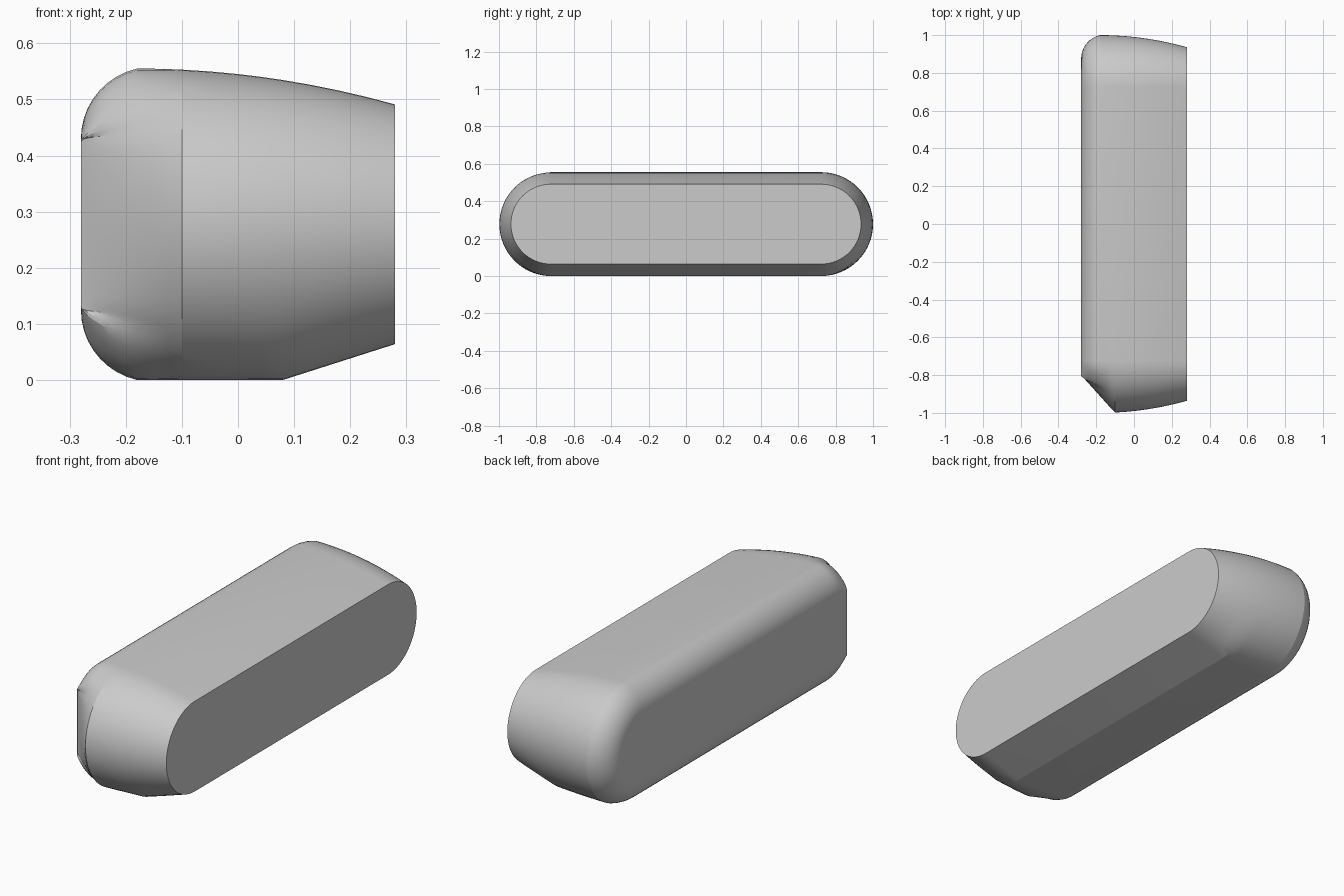
import bpy, bmesh
from math import sin, cos, pi, radians, sqrt

old = bpy.data.objects.get("Cube")
if old:
    bpy.data.objects.remove(old)

R = 0.2775           # end radius of the full cross-section
HALF = 1 - R         # half length of the straight sides
BACK, FRONT = -0.28, 0.28
SHOULDER, BEVEL, RIDGE = -0.18, -0.10, 0.08
FILLET = 0.128
ARC = 32


def inset(x):
    """Rounded shoulder at one face, gentle crown towards the other."""
    if x < SHOULDER:
        u = 1 - (x - BACK) / FILLET
        return 0.125 - FILLET * sqrt(max(0, 1 - u * u))
    return 0.064 * ((x - SHOULDER) / (FRONT - SHOULDER)) ** 2


def lower_inset(x):
    """Flat underside that breaks into a straight slope."""
    if x < SHOULDER:
        return inset(x)
    return max(0, (x - RIDGE) / (FRONT - RIDGE)) * 0.064


def section(x):
    """Stadium ring at x, with the near end bevelled off."""
    ring = []
    for side in (1, -1):
        for i in range(ARC + 1):
            a = -pi / 2 + pi * i / ARC
            a *= side
            under = max(0, -sin(a)) ** 4
            d = inset(x) * (1 - under) + lower_inset(x) * under
            y, z = side * (HALF + (R - d) * cos(a)), (R - d) * sin(a)
            if side < 0 and x < BEVEL:
                t = (BEVEL - x) / (BEVEL - BACK)
                w = min(1, max(0, (radians(90) - abs(a)) / radians(55)))
                w = w * w * (3 - 2 * w)
                r = R - 0.125
                end_y = max(-0.8, -HALF - r * cos(a))
                end_z = max(-r, min(r, R * sin(a)))
                by = (1 - t) * (-HALF - R * cos(a)) + t * end_y
                bz = (1 - t) * R * sin(a) + t * end_z
                y, z = y + (by - y) * w, z + (bz - z) * w
            ring.append((x, y, z + R))
    return ring


# Stations along the body: fillet, bevel zone, crown
stations = [BACK + FILLET * (1 - cos(radians(77) * i / 9)) for i in range(9)]
stations += [SHOULDER, -0.15, -0.125, BEVEL, -0.05, 0, 0.04, RIDGE, 0.13, 0.18, 0.23, FRONT]

bm = bmesh.new()
rings = [[bm.verts.new(p) for p in section(x)] for x in stations]
for r0, r1 in zip(rings, rings[1:]):
    n = len(r0)
    for i in range(n):
        j = (i + 1) % n
        bm.faces.new((r0[i], r0[j], r1[j], r1[i]))
bm.faces.new(rings[0])
bm.faces.new(rings[-1])
bmesh.ops.recalc_face_normals(bm, faces=bm.faces)
mesh = bpy.data.meshes.new("rounded_body")
bm.to_mesh(mesh)
bm.free()
body = bpy.data.objects.new("rounded_body", mesh)
bpy.context.collection.objects.link(body)

# Plain grey finish
grey = bpy.data.materials.new("plain_grey")
grey.use_nodes = True
colour = (0.6, 0.6, 0.6, 1)
grey.diffuse_color = colour
grey.node_tree.nodes["Principled BSDF"].inputs["Base Color"].default_value = colour
mesh.materials.append(grey)

bpy.context.view_layer.objects.active = body
body.select_set(True)
bpy.ops.object.shade_smooth_by_angle(angle=radians(16))
